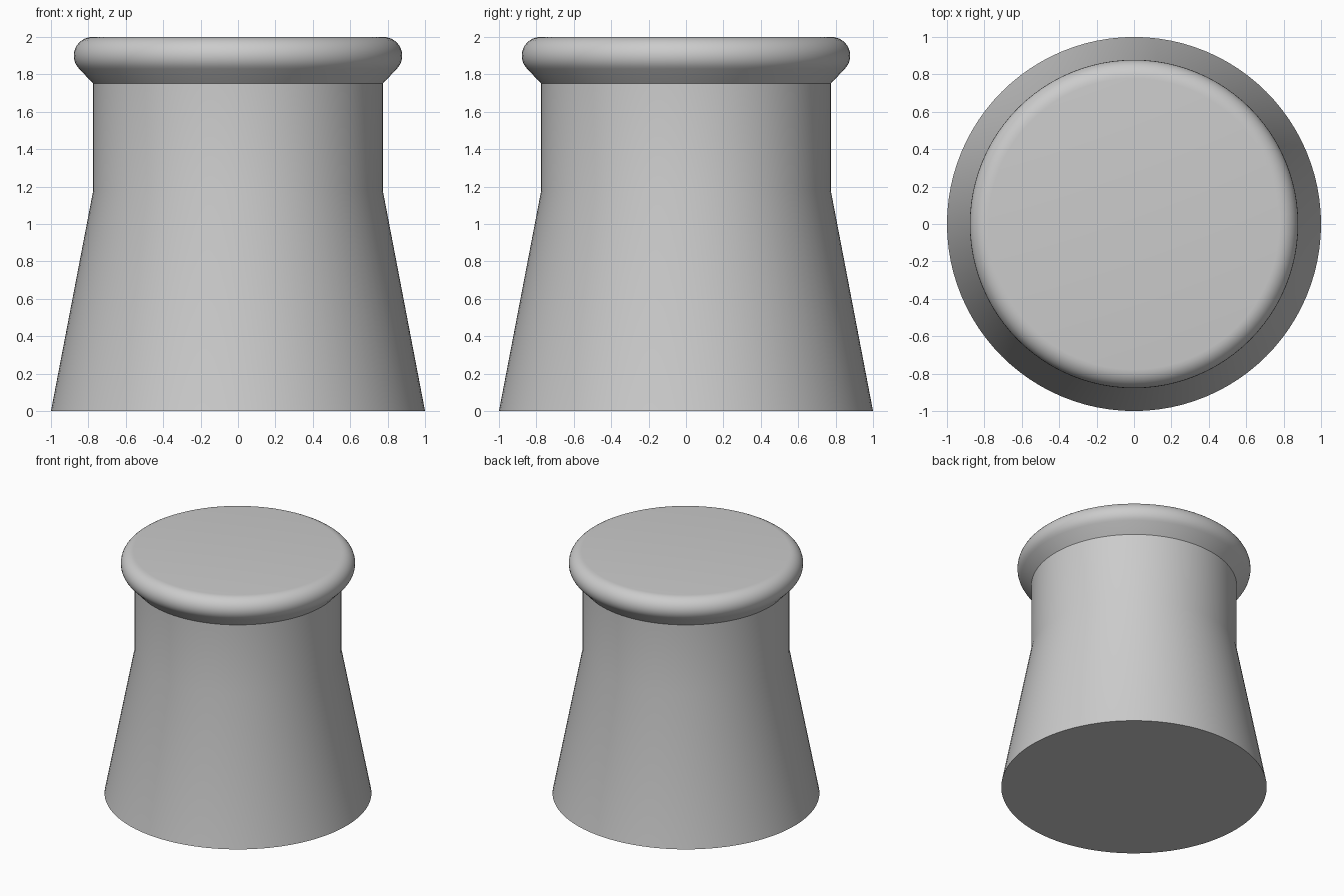
import bpy, bmesh, math

if "Cube" in bpy.data.objects:
    bpy.data.objects.remove(bpy.data.objects["Cube"])

SEGMENTS = 96

# One plain grey for the whole model
grey = bpy.data.materials.new("plain_grey")
grey.diffuse_color = (0.6, 0.6, 0.6, 1)
grey.use_nodes = True
grey.node_tree.nodes["Principled BSDF"].inputs["Base Color"].default_value = grey.diffuse_color

# Profile: tapered base, straight neck, flared underside, rounded lip
profile = [(1.0, 0.0), (0.774, 1.18), (0.774, 1.75)]
for i in range(13):
    a = math.radians(-45 + 135 * i / 12)
    profile.append((0.778 + 0.1 * math.cos(a), 1.9 + 0.1 * math.sin(a)))

# Revolve the profile and cap both ends
bm = bmesh.new()
rings = []
for r, z in profile:
    rings.append([bm.verts.new((r * math.cos(2 * math.pi * k / SEGMENTS),
                                r * math.sin(2 * math.pi * k / SEGMENTS), z))
                  for k in range(SEGMENTS)])
for lower, upper in zip(rings, rings[1:]):
    for k in range(SEGMENTS):
        n = (k + 1) % SEGMENTS
        bm.faces.new((lower[k], lower[n], upper[n], upper[k]))
bm.faces.new(rings[0][::-1])
bm.faces.new(rings[-1])

mesh = bpy.data.meshes.new("flared_pedestal")
bm.to_mesh(mesh)
bm.free()
mesh.materials.append(grey)
body = bpy.data.objects.new("flared_pedestal", mesh)
bpy.context.collection.objects.link(body)

# Smooth curved sides, sharp rims
bpy.context.view_layer.objects.active = body
body.select_set(True)
bpy.ops.object.shade_smooth_by_angle(angle=math.radians(30))
